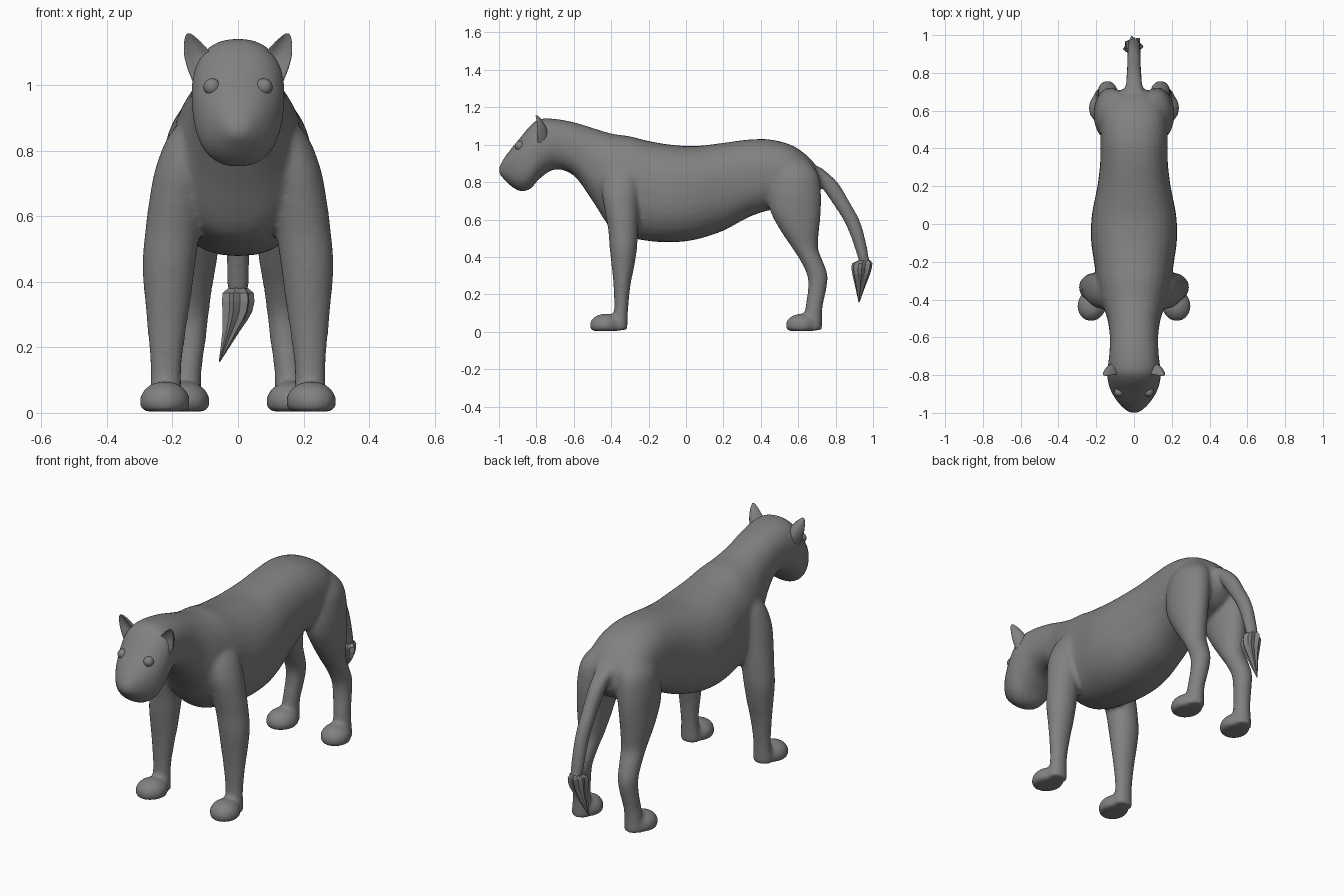
import bpy, bmesh
from math import sin, cos, pi, copysign
from mathutils import Matrix

if "Cube" in bpy.data.objects:
    bpy.data.objects.remove(bpy.data.objects["Cube"])

# Dark grey coat
coat = bpy.data.materials.new("dark_grey")
coat.diffuse_color = (.22, .22, .22, 1)
coat.use_nodes = True
coat.node_tree.nodes["Principled BSDF"].inputs["Base Color"].default_value = coat.diffuse_color


def spline(rows, steps):
    """Catmull-Rom interpolation of parameter rows."""
    out = []
    for i in range(len(rows) - 1):
        a, b = rows[max(i - 1, 0)], rows[i]
        c, d = rows[i + 1], rows[min(i + 2, len(rows) - 1)]
        for s in range(steps):
            t = s / steps
            out.append([0.5 * (2 * q + (r - p) * t + (2 * p - 5 * q + 4 * r - w) * t * t
                               + (3 * q - p - 3 * r + w) * t ** 3)
                        for p, q, r, w in zip(a, b, c, d)])
    return out + [list(rows[-1])]


def skin(bm, rings):
    """Bridge rings of points and cap both ends."""
    rv = [[bm.verts.new(p) for p in ring] for ring in rings]
    n = len(rv[0])
    for a, b in zip(rv, rv[1:]):
        for i in range(n):
            j = (i + 1) % n
            bm.faces.new((a[i], a[j], b[j], b[i]))
    bm.faces.new(rv[0][::-1])
    bm.faces.new(rv[-1])


def power(v, n):
    return copysign(abs(v) ** (2 / n), v)


def upright(bm, rows, side=1, steps=4, n=24, bend=0, pleat=0):
    """Loft of level ellipses; row = z, x, y, rx, ry."""
    rings = []
    for z, x, y, rx, ry in spline(rows, steps):
        ring = []
        for i in range(n):
            a = 2 * pi * i / n
            f = 1 - pleat * (i % 2)
            ring.append((side * (x + f * rx * cos(a)),
                         y + f * ry * sin(a) + bend * rx * (sin(a) ** 2), z))
        rings.append(ring)
    skin(bm, rings)


def ball(bm, centre, size, turn=0):
    m = Matrix.Translation(centre) @ Matrix.Rotation(turn, 4, 'Z') @ Matrix.Diagonal((*size, 1))
    return bmesh.ops.create_uvsphere(bm, u_segments=24, v_segments=16, radius=1, matrix=m)['verts']


def finish(bm, name, smooth=True):
    bmesh.ops.recalc_face_normals(bm, faces=bm.faces)
    me = bpy.data.meshes.new(name)
    bm.to_mesh(me)
    bm.free()
    me.materials.append(coat)
    for p in me.polygons:
        p.use_smooth = smooth
    ob = bpy.data.objects.new(name, me)
    bpy.context.collection.objects.link(ob)
    return ob


# Head, neck and torso: y, top z, bottom z, half width
TORSO = [(-1.0, .878, .845, .022), (-.975, .925, .817, .056), (-.93, .985, .774, .096),
         (-.88, 1.045, .75, .124), (-.83, 1.105, .765, .139), (-.78, 1.138, .82, .142),
         (-.7, 1.138, .868, .132), (-.6, 1.12, .835, .128), (-.5, 1.09, .7, .142),
         (-.4, 1.06, .55, .178), (-.3, 1.045, .505, .198), (-.2, 1.02, .485, .212),
         (-.08, 1.0, .478, .228), (.05, .993, .492, .223), (.2, 1.01, .54, .194),
         (.33, 1.027, .61, .179), (.45, 1.028, .65, .178), (.57, .995, .66, .173),
         (.66, .93, .69, .132), (.715, .86, .75, .06)]
FORE = [(.93, .09, -.33, .04, .06), (.85, .128, -.34, .08, .1), (.75, .166, -.35, .085, .1),
        (.65, .186, -.345, .085, .09), (.55, .2, -.337, .084, .08), (.45, .211, -.335, .081, .074),
        (.35, .214, -.337, .071, .061), (.25, .217, -.342, .059, .046),
        (.12, .22, -.347, .047, .038), (.01, .22, -.355, .055, .042)]
HIND = [(.93, .07, .56, .06, .08), (.85, .105, .58, .088, .125), (.75, .12, .58, .092, .142),
        (.65, .127, .585, .086, .137), (.55, .13, .606, .077, .107), (.45, .13, .636, .064, .07),
        (.38, .135, .671, .057, .06), (.3, .14, .703, .051, .055), (.22, .145, .7, .047, .049),
        (.12, .155, .683, .044, .046), (.01, .16, .68, .052, .047)]
TAIL = [(.88, 0, .68, .05, .04), (.8, 0, .757, .043, .053), (.7, 0, .823, .038, .049),
        (.6, 0, .883, .036, .044), (.5, 0, .921, .035, .037), (.36, 0, .957, .033, .028)]

bm = bmesh.new()
rings = []
for y, top, bot, w in spline(TORSO, 4):
    zc, h = (top + bot) / 2, (top - bot) / 2
    rings.append([(w * power(cos(2 * pi * i / 32), 2.3), y, zc + h * power(sin(2 * pi * i / 32), 2.3))
                  for i in range(32)])
skin(bm, rings)
upright(bm, TAIL)
for s in (-1, 1):
    upright(bm, FORE, s)
    upright(bm, HIND, s)
    # Muzzle pads
    ball(bm, (s * .028, -.945, .853), (.04, .042, .036))
    # Paws: flattened balls turned slightly outwards
    for x, y in ((.223, -.43), (.163, .618)):
        for v in ball(bm, (s * x, y, .035), (.077, .086, .062), s * .25):
            v.co.z = max(v.co.z, .004)

# One fused, softened skin
body = finish(bm, "body")
rm = body.modifiers.new("fuse", 'REMESH')
rm.mode = 'VOXEL'
rm.voxel_size = .011
rm.use_smooth_shade = True
sm = body.modifiers.new("soften", 'SMOOTH')
sm.factor = .5
sm.iterations = 9

# Cupped ears
EAR = [(1.01, .108, -.785, .03, .026), (1.05, .114, -.788, .04, .024),
       (1.09, .122, -.792, .042, .018), (1.125, .136, -.797, .029, .012),
       (1.147, .146, -.801, .015, .008), (1.157, .15, -.803, .005, .004)]
for s, side in ((-1, "right"), (1, "left")):
    bm = bmesh.new()
    upright(bm, EAR, s, bend=.65)
    finish(bm, side + "_ear")
    # Eyeballs
    bm = bmesh.new()
    ball(bm, (s * .079, -.889, .994), (.026, .026, .026))
    finish(bm, side + "_eye")

# Pleated tail tuft
TUFT = [(.385, 0, .96, .02, .02), (.365, -.002, .942, .05, .056), (.31, -.004, .937, .048, .049),
        (.25, -.022, .932, .028, .03), (.155, -.057, .925, .002, .002)]
bm = bmesh.new()
upright(bm, TUFT, steps=2, n=14, pleat=.25)
finish(bm, "tail_tuft", smooth=False)
